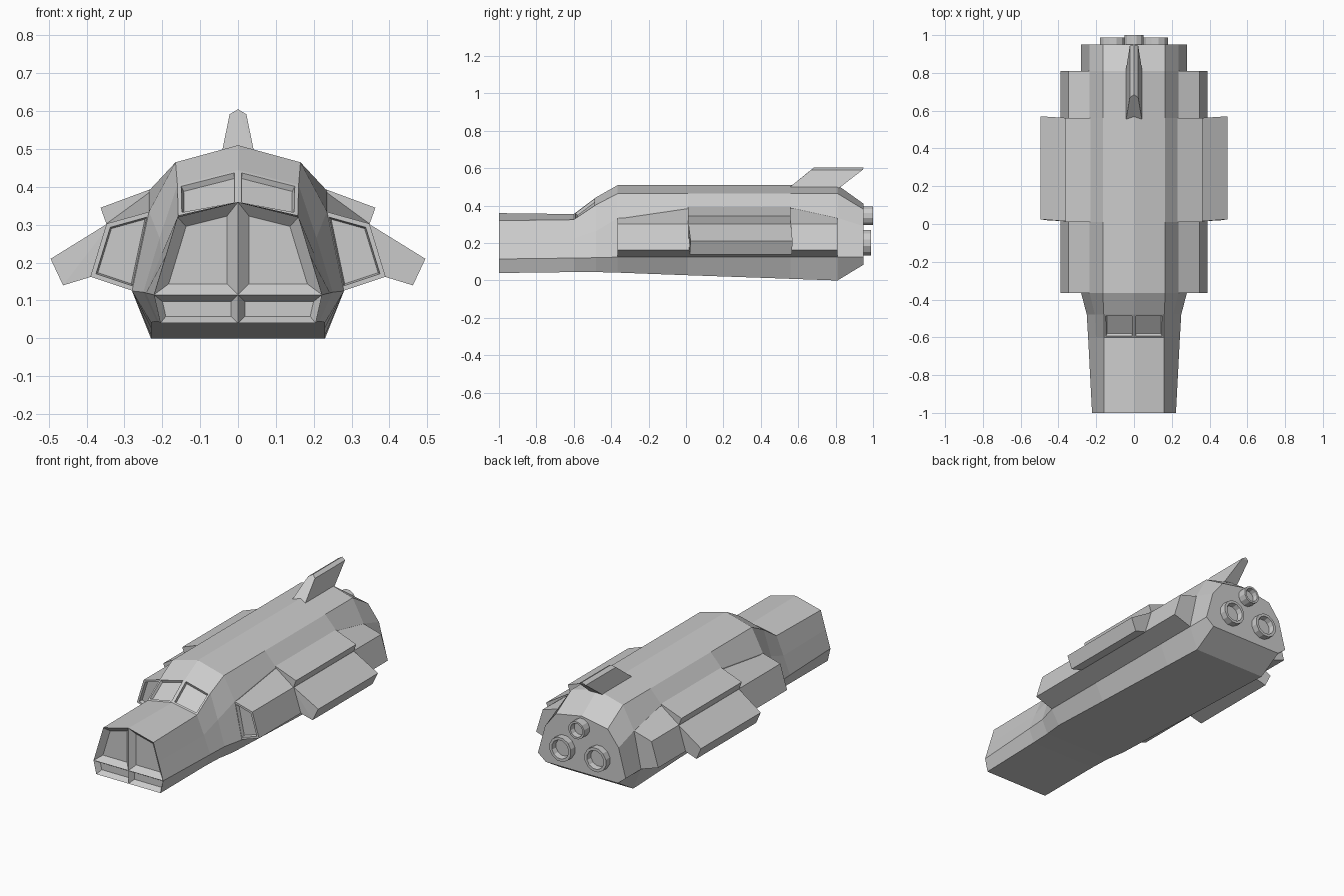
import bpy, bmesh, math
from mathutils import Matrix

if "Cube" in bpy.data.objects:
    bpy.data.objects.remove(bpy.data.objects["Cube"])


def finish(bm, name, mirror=True):
    me = bpy.data.meshes.new(name)
    bm.to_mesh(me)
    bm.free()
    ob = bpy.data.objects.new(name, me)
    bpy.context.collection.objects.link(ob)
    if mirror:
        m = ob.modifiers.new("mirror", "MIRROR")
        m.use_clip = True
        m.merge_threshold = 0.0005
    return ob


def rings_of(bm, stations):
    """stations: list of (y, [(x, z), ...])"""
    return [[bm.verts.new((x, y, z)) for x, z in pts] for y, pts in stations]


def inset(bm, face, thick, depth):
    bmesh.ops.inset_individual(bm, faces=[face], thickness=thick, depth=depth,
                               use_even_offset=True)


def loft(stations):
    """Closed, capped loft; returns bmesh and front cap"""
    bm = bmesh.new()
    rings = rings_of(bm, stations)
    n = len(rings[0])
    for a, b in zip(rings, rings[1:]):
        for i in range(n):
            j = (i + 1) % n
            bm.faces.new((a[i], a[j], b[j], b[i]))
    front = bm.faces.new(rings[0])
    bm.faces.new(rings[-1])
    bmesh.ops.recalc_face_normals(bm, faces=bm.faces)
    return bm, front


# Hull: half sections (ridge, shoulder, flank, widest, belly), mirrored
def section(ridge, sx, sz, mx, mz, wx, wz, bx, bz):
    return [(0, ridge), (sx, sz), (mx, mz), (wx, wz), (bx, bz), (0, bz)]


hull_stations = [
    (-1.00, section(.36, .16, .32, .191, .2175, .222, .115, .205, .04)),
    (-0.60, section(.355, .158, .325, .202, .222, .243, .12, .21, .045)),
    (-0.48, section(.445, .16, .405, .207, .265, .25, .122, .215, .045)),
    (-0.365, section(.51, .165, .465, .235, .335, .28, .125, .23, .042)),
    (0.01, section(.51, .165, .465, .235, .39, .28, .125, .23, .028)),
    (0.56, section(.51, .165, .465, .235, .39, .28, .125, .23, .009)),
    (0.81, section(.51, .165, .465, .235, .335, .28, .125, .23, 0)),
    (0.95, section(.41, .165, .38, .235, .29, .28, .125, .23, .085)),
]
bm = bmesh.new()
rings = rings_of(bm, hull_stations)
windshield = None
for k, (a, b) in enumerate(zip(rings, rings[1:])):
    for i in range(5):
        f = bm.faces.new((a[i], a[i + 1], b[i + 1], b[i]))
        if k == 1 and i == 0:
            windshield = f
bm.faces.new(rings[-1])
r = rings[0]
c = bm.verts.new((0, -1, .115))
nose_upper = bm.faces.new((r[0], r[1], r[2], r[3], c))
nose_lower = bm.faces.new((c, r[3], r[4], r[5]))
bmesh.ops.recalc_face_normals(bm, faces=bm.faces)
if nose_upper.normal.y > 0:
    bmesh.ops.reverse_faces(bm, faces=bm.faces)
# Recessed nose panels and windshield panes
inset(bm, nose_upper, .029, -.03)
inset(bm, nose_lower, .018, -.03)
inset(bm, windshield, .01, 0)
inset(bm, windshield, .004, -.015)
finish(bm, "hull")


# Side pods with a recessed intake panel in front
def pod(top):
    return [(.225, top), (.347, .303), (.39, .163), (.27, .123)]


bm, front = loft([(-.365, pod(.337)), (.01, pod(.392)), (.56, pod(.392)), (.81, pod(.337))])
inset(bm, front, .012, 0)
inset(bm, front, .004, -.02)
finish(bm, "side_pod")

# Upper ledge and drooping stub wing on each pod
ledge = [(.22, .398), (.363, .345), (.346, .298), (.24, .29)]
finish(loft([(.01, ledge), (.56, ledge)])[0], "upper_ledge")

bm = bmesh.new()
for x, z, y0, y1 in [(.33, .312, .012, .56), (.495, .21, .025, .57),
                     (.462, .14, .02, .565), (.37, .168, .015, .56)]:
    for y in (y0, y1):
        bm.verts.new((x, y, z))
bmesh.ops.convex_hull(bm, input=bm.verts)
bmesh.ops.dissolve_limit(bm, angle_limit=.03, verts=bm.verts, edges=bm.edges)
finish(bm, "stub_wing")

# Swept tail fin
bm = bmesh.new()
for half, z, y0, y1 in [(.042, .495, .55, .82), (.022, .592, .67, .945), (0, .605, .685, .95)]:
    for x in {half, -half}:
        for y in (y0, y1):
            bm.verts.new((x, y, z))
bmesh.ops.convex_hull(bm, input=bm.verts)
finish(bm, "tail_fin", mirror=False)


# Engine nozzles with hollow ends
def nozzle(name, x, z, radius, y_end, mirror):
    bm = bmesh.new()
    length = y_end - .93
    bmesh.ops.create_cone(bm, cap_ends=True, segments=12, radius1=radius, radius2=radius,
                          depth=length,
                          matrix=Matrix.Translation((x, .93 + length / 2, z))
                          @ Matrix.Rotation(-math.pi / 2, 4, "X")
                          @ Matrix.Rotation(math.pi / 12, 4, "Z"))
    bm.normal_update()
    end = max(bm.faces, key=lambda f: f.calc_center_median().y)
    inset(bm, end, radius * .22, 0)
    inset(bm, end, radius * .08, -.03)
    finish(bm, name, mirror)


nozzle("main_nozzle", .112, .202, .07, .988, True)
nozzle("upper_nozzle", 0, .347, .051, 1.0, False)
